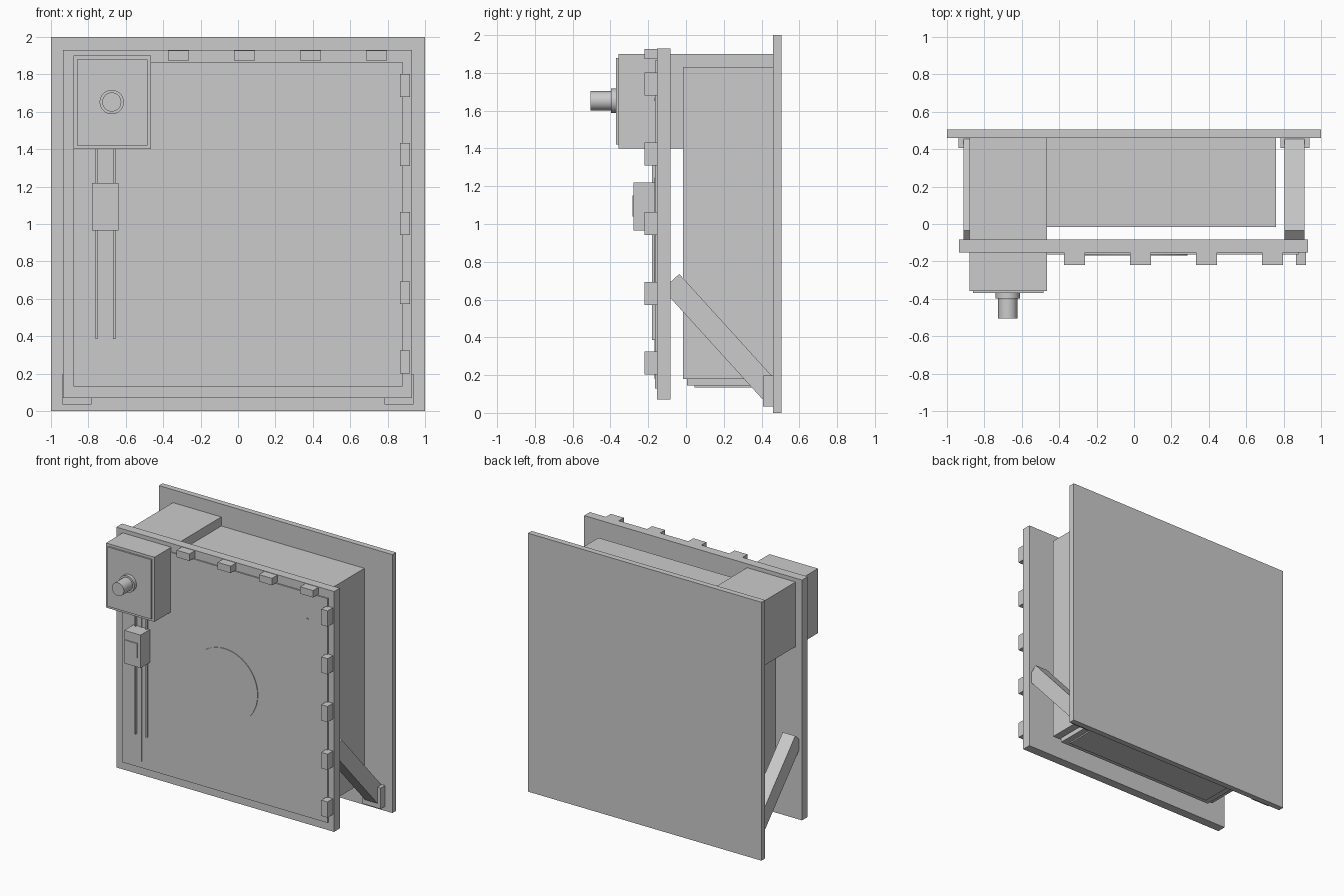
import bpy, math
from mathutils import Vector

if "Cube" in bpy.data.objects:
    bpy.data.objects.remove(bpy.data.objects["Cube"])

# single light grey finish
grey = bpy.data.materials.new("light_grey")
grey.diffuse_color = (0.6, 0.6, 0.6, 1)
grey.use_nodes = True
grey.node_tree.nodes["Principled BSDF"].inputs["Base Color"].default_value = grey.diffuse_color


def box(name, x, y, z):
    """Box from three (min, max) ranges."""
    bpy.ops.mesh.primitive_cube_add(size=1)
    o = bpy.context.object
    o.name = name
    o.location = [(r[0] + r[1]) / 2 for r in (x, y, z)]
    o.scale = [r[1] - r[0] for r in (x, y, z)]
    o.data.materials.append(grey)
    return o


def disc(name, x, z, radius, y, sides=32):
    """Cylinder whose axis runs along y."""
    bpy.ops.mesh.primitive_cylinder_add(
        vertices=sides, radius=radius, depth=y[1] - y[0],
        location=(x, (y[0] + y[1]) / 2, z), rotation=(math.pi / 2, 0, 0))
    o = bpy.context.object
    o.name = name
    o.data.materials.append(grey)
    bpy.ops.object.shade_smooth_by_angle(angle=math.radians(40))
    return o


# wall plate, body and front plate
box("back_plate", (-1, 1), (0.46, 0.505), (0, 2))
box("main_body", (-0.76, 0.76), (-0.015, 0.47), (0.18, 1.83))
box("front_plate", (-0.935, 0.93), (-0.153, -0.083), (0.07, 1.93))
box("front_sheet", (-0.88, 0.88), (-0.163, -0.15), (0.13, 1.865))

# stepped outlet under the body
box("outlet_rim", (-0.7, 0.7), (0.005, 0.44), (0.145, 0.19))
box("outlet_cover", (-0.65, 0.65), (0.045, 0.4), (0.135, 0.15))

# control box passing through the front plate, with its knob
box("control_box", (-0.88, -0.465), (-0.357, 0.465), (1.4, 1.9))
box("control_face", (-0.86, -0.485), (-0.37, -0.35), (1.42, 1.88))
disc("knob_flange", -0.675, 1.652, 0.065, (-0.397, -0.365))
disc("knob", -0.675, 1.652, 0.051, (-0.505, -0.39))

# slider rails, centre strip and sliding switch
for cx in (-0.757, -0.661):
    box("slider_rail", (cx - 0.006, cx + 0.006), (-0.179, -0.155), (0.385, 1.41))
box("slider_strip", (-0.722, -0.708), (-0.168, -0.155), (0.18, 1.41))
box("slider_switch", (-0.78, -0.64), (-0.277, -0.16), (0.965, 1.22))
box("switch_button", (-0.775, -0.665), (-0.284, -0.27), (1.04, 1.15))

# thin round plate and small lamp on the front
disc("round_plate", 0, 0.96, 0.285, (-0.168, -0.155), 48)
disc("small_lamp", 0.71, 1.66, 0.01, (-0.168, -0.155), 12)

# clips along the top and right edges
for i in range(4):
    cx = -0.318 + i * 0.353
    box("top_clip", (cx - 0.056, cx + 0.056), (-0.219, -0.15), (1.873, 1.927))
for i in range(5):
    cz = 1.741 - i * 0.3695
    box("side_clip", (0.866, 0.92), (-0.219, -0.15), (cz - 0.061, cz + 0.061))

# sloping struts with wall brackets on both sides
top, foot = Vector((0, -0.08, 0.695)), Vector((0, 0.45, 0.112))
slope = foot - top
for s in (-1, 1):
    strut = box("strut", (0, 0.107), (0, 0.12), (0, slope.length))
    strut.location = (top + foot) / 2 + Vector((s * 0.857, 0, 0))
    strut.rotation_euler = (math.atan2(-slope.y, slope.z), 0, 0)
    xs = sorted((s * 0.783, s * 0.937))
    box("strut_bracket", xs, (0.407, 0.465), (0.035, 0.197))
